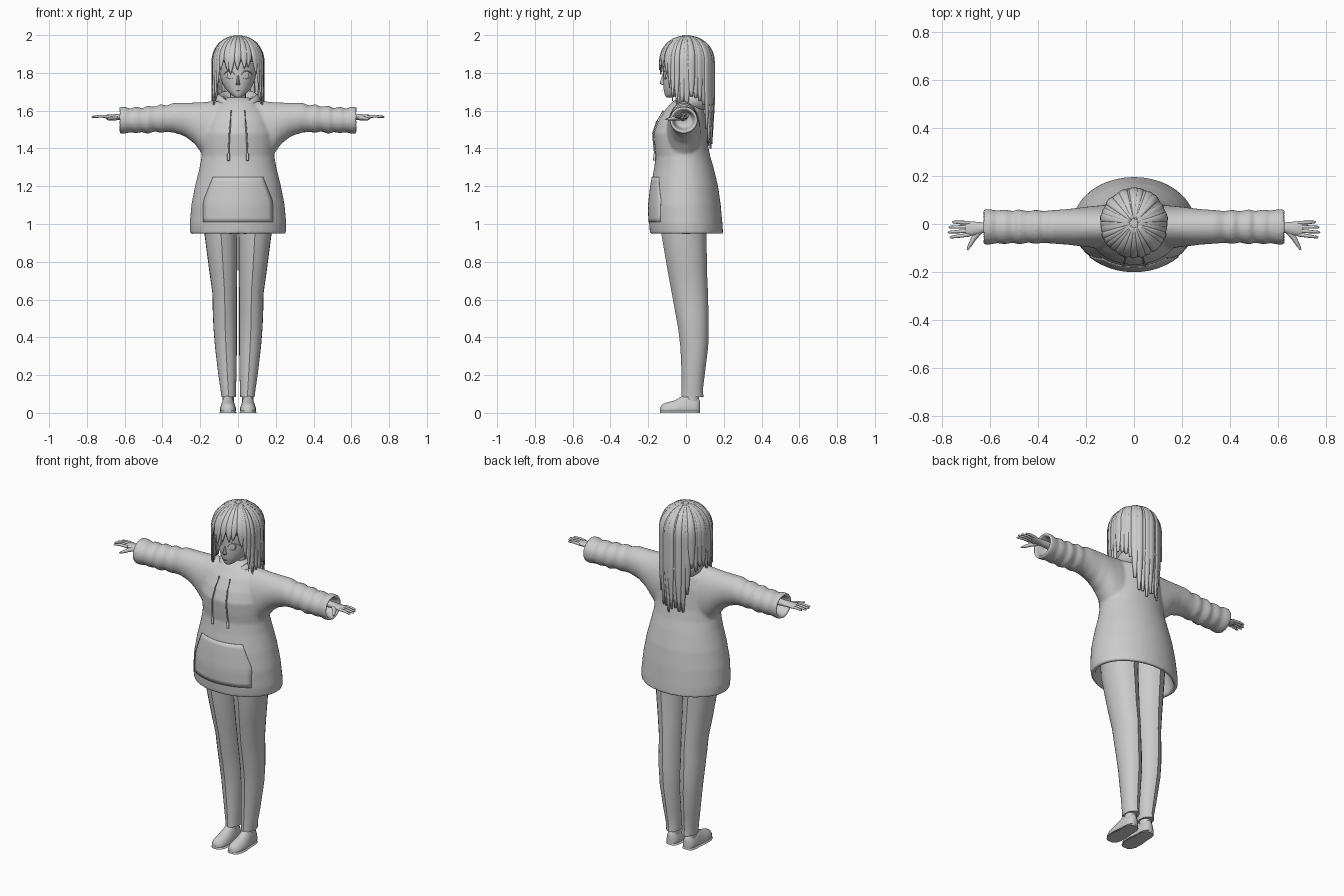
import bpy, bmesh, math, random
from mathutils import Vector as V

random.seed(4)
if "Cube" in bpy.data.objects:
    bpy.data.objects.remove(bpy.data.objects["Cube"])

grey = bpy.data.materials.new("plain grey")
grey.use_nodes = True
COL = (0.6, 0.6, 0.6, 1)
grey.diffuse_color = COL
grey.node_tree.nodes["Principled BSDF"].inputs["Base Color"].default_value = COL


def loft(bm, rings, n=24, ridge=0, floor=None):
    """Skin closed rings given as (centre, u, v); ridge lifts the two v poles."""
    loops = []
    for c, u, v in rings:
        loop = []
        for i in range(n):
            a = math.tau * i / n
            k = 1 + (ridge if i in (n // 4, 3 * n // 4) else 0)
            p = V(c) + V(u) * math.cos(a) + V(v) * math.sin(a) * k
            if floor is not None:
                p.z = max(p.z, floor)
            loop.append(bm.verts.new(p))
        loops.append(loop)
    for a, b in zip(loops, loops[1:]):
        for i in range(n):
            bm.faces.new((a[i], a[(i + 1) % n], b[(i + 1) % n], b[i]))
    bm.faces.new(loops[0][::-1])
    bm.faces.new(loops[-1])


def zring(z, rx, y0, y1, x=0):
    return ((x, (y0 + y1) / 2, z), (rx, 0, 0), (0, (y1 - y0) / 2, 0))


def tube(bm, pts, radii, n=8, flat=1):
    pts = [V(p) for p in pts]
    rings = []
    for i, p in enumerate(pts):
        t = (pts[min(i + 1, len(pts) - 1)] - pts[max(i - 1, 0)]).normalized()
        side = t.cross(V((0, 0, 1)) if abs(t.z) < 0.9 else V((0, 1, 0))).normalized()
        rings.append((p, side * radii[i], side.cross(t) * radii[i] * flat))
    loft(bm, rings, n)


def finish(bm, name, mirror=False, solid=0, subsurf=0, angle=0.8):
    bmesh.ops.recalc_face_normals(bm, faces=bm.faces)
    for f in bm.faces:
        f.smooth = True
    for e in bm.edges:
        e.smooth = e.calc_face_angle(0) < angle
    me = bpy.data.meshes.new(name)
    bm.to_mesh(me)
    bm.free()
    me.materials.append(grey)
    ob = bpy.data.objects.new(name, me)
    bpy.context.scene.collection.objects.link(ob)
    if solid:
        ob.modifiers.new("thickness", "SOLIDIFY").thickness = solid
    if mirror:
        ob.modifiers.new("mirror", "MIRROR").use_clip = False
    if subsurf:
        m = ob.modifiers.new("rounding", "SUBSURF")
        m.levels = m.render_levels = subsurf
    return ob


# Hoodie: body and both sleeves fused into one surface, hollow at hem and cuffs
BODY = [(0.945, .253, -.190, .197), (1.0, .256, -.195, .193), (1.1, .247, -.197, .184),
        (1.2, .228, -.186, .170), (1.3, .203, -.168, .146), (1.36, .192, -.160, .128),
        (1.42, .192, -.166, .116), (1.48, .19, -.170, .112), (1.54, .175, -.150, .108),
        (1.6, .15, -.115, .095), (1.645, .1, -.075, .075), (1.67, .06, -.04, .05)]
bm = bmesh.new()
loft(bm, [zring(1.1, .2, -.15, .14), zring(.95, .23, -.168, .173)] + [zring(*r) for r in BODY], 48)
SLEEVE = [(.06, 1.30, 1.65, .085), (.14, 1.32, 1.65, .09), (.19, 1.37, 1.645, .085),
          (.23, 1.425, 1.643, .08), (.28, 1.464, 1.642, .074), (.34, 1.484, 1.642, .07),
          (.38, 1.487, 1.626, .066), (.41, 1.482, 1.635, .072), (.44, 1.49, 1.62, .065),
          (.48, 1.477, 1.627, .074), (.505, 1.487, 1.612, .066), (.54, 1.48, 1.622, .073),
          (.57, 1.486, 1.61, .068), (.6, 1.478, 1.622, .074), (.632, 1.48, 1.62, .074),
          (.63, 1.492, 1.608, .062), (.56, 1.51, 1.59, .045)]
for s in (1, -1):
    loft(bm, [((s * x, -.012, (a + b) / 2), (0, w, 0), (0, 0, (b - a) / 2))
              for x, a, b, w in SLEEVE], 32)
hoodie = finish(bm, "hoodie")
m = hoodie.modifiers.new("fuse", "REMESH")
m.mode, m.voxel_size, m.use_smooth_shade = "VOXEL", 0.008, True
m = hoodie.modifiers.new("soften", "SMOOTH")
m.iterations = 6


def front_y(x, z):
    """Depth of the hoodie front at a given spot."""
    for a, b in zip(BODY, BODY[1:]):
        if a[0] <= z <= b[0]:
            t = (z - a[0]) / (b[0] - a[0])
            rx, y0, y1 = (p + (q - p) * t for p, q in zip(a[1:], b[1:]))
            return (y0 + y1) / 2 - (y1 - y0) / 2 * math.sqrt(max(0, 1 - (x / rx) ** 2))


# Front pocket with slanted openings
bm = bmesh.new()
rows = []
for j in range(11):
    z = 1.01 + .024 * j
    half = .185 if z < 1.12 else .185 - (z - 1.12) * .4
    rows.append([bm.verts.new((half * i / 8, front_y(half * i / 8, z) - .004, z))
                 for i in range(-8, 9)])
for a, b in zip(rows, rows[1:]):
    for i in range(16):
        bm.faces.new((a[i], a[i + 1], b[i + 1], b[i]))
finish(bm, "front_pocket", solid=.006)

# Hood collar: thick loop around the neck, dipping to a V in front
bm = bmesh.new()
N = 32
loops = []
for i in range(N):
    a = math.tau * i / N
    back = math.sin(a)
    c = V((.088 * math.cos(a), .025 + .088 * back, 1.645 + .012 * back - .03 * max(0, -back) ** 3))
    out = V((math.cos(a), math.sin(a), 0))
    r = .03 + .008 * back
    loops.append([bm.verts.new(c + out * r * math.cos(b) + V((0, 0, 1.35 * r * math.sin(b) + .3 * r * math.cos(b))))
                  for b in (math.tau * k / 10 for k in range(10))])
for i in range(N):
    a, b = loops[i], loops[(i + 1) % N]
    for k in range(10):
        bm.faces.new((a[k], b[k], b[(k + 1) % 10], a[(k + 1) % 10]))
finish(bm, "hood")

# Drawstrings
bm = bmesh.new()
cord = [(x, front_y(x, z) - .009, z) for x, z in
        ((.035, 1.6), (.04, 1.54), (.045, 1.48), (.048, 1.42), (.05, 1.375), (.05, 1.37), (.05, 1.335))]
tube(bm, cord, [.004] * 5 + [.007] * 2)
finish(bm, "drawstring", mirror=True)

# Trousers with a pressed crease front and back
bm = bmesh.new()
LEG = [(.085, .012, .088, -.022, .09), (.12, .011, .092, -.02, .086), (.2, .008, .104, -.02, .096),
       (.35, .006, .122, -.026, .114), (.45, .006, .13, -.038, .116), (.55, .006, .134, -.056, .114),
       (.63, .006, .135, -.07, .112), (.75, .004, .152, -.092, .106), (.95, .002, .178, -.125, .103),
       (1.1, .0, .185, -.13, .11)]
loft(bm, [zring(z, (b - a) / 2, c, d, (a + b) / 2) for z, a, b, c, d in LEG], 24, ridge=.05)
finish(bm, "trouser_leg", mirror=True, angle=.45)

# Ankles, shoes and soles
bm = bmesh.new()
loft(bm, [zring(.04, .03, .0, .065, .052), zring(.12, .032, -.005, .07, .051)], 16)
finish(bm, "ankle", mirror=True)
SHOE = [(-.137, .012, .028), (-.125, .03, .046), (-.1, .04, .056), (-.06, .043, .066),
        (-.02, .039, .09), (.0, .037, .1), (.045, .035, .092), (.065, .028, .08), (.075, .012, .06)]
bm = bmesh.new()
loft(bm, [((.053, y, .012), (w, 0, 0), (0, 0, h - .012)) for y, w, h in SHOE], 24, floor=.01)
finish(bm, "shoe", mirror=True)
bm = bmesh.new()
loft(bm, [((.053, y - .001, 0), (w + .003, 0, 0), (0, 0, .016)) for y, w, h in SHOE], 24, floor=0)
finish(bm, "sole", mirror=True)

# Hands
bm = bmesh.new()
loft(bm, [((x, y, 1.567), (0, w, 0), (0, 0, h)) for x, y, w, h in
          ((.55, -.015, .024, .022), (.625, -.015, .021, .017), (.655, -.018, .027, .014),
           (.69, -.02, .031, .012), (.702, -.02, .028, .009))], 16)
for k, reach in enumerate((.758, .772, .776, .768)):
    y, tip = .005 - .0165 * k, .008 - .021 * k
    tube(bm, [(.685, y, 1.568), (.725, (y + tip) / 2, 1.571), (reach - .005, tip, 1.567), (reach, tip, 1.566)],
         [.008, .0075, .0055, .002])
tube(bm, [(.645, -.03, 1.563), (.668, -.06, 1.56), (.685, -.09, 1.556), (.695, -.108, 1.555)],
     [.014, .011, .008, .003])
finish(bm, "hand", mirror=True)

# Head with pointed chin, nose and neck
bm = bmesh.new()
HEAD = [(1.668, .012, -.104, -.075), (1.68, .032, -.112, -.04), (1.705, .058, -.118, .02),
        (1.735, .08, -.121, .07), (1.77, .093, -.124, .1), (1.81, .1, -.121, .11),
        (1.86, .108, -.126, .115), (1.92, .1, -.108, .1), (1.965, .06, -.06, .06)]
loft(bm, [zring(*r) for r in HEAD], 32)
finish(bm, "head", subsurf=1, angle=9)
bm = bmesh.new()
loft(bm, [zring(1.735, .012, -.126, -.105), zring(1.747, .009, -.141, -.105), zring(1.785, .005, -.127, -.105)], 10)
finish(bm, "nose")
bm = bmesh.new()
loft(bm, [zring(1.58, .05, -.03, .07), zring(1.65, .042, -.03, .055), zring(1.73, .04, -.04, .05)], 20)
finish(bm, "neck")


def face_y(x, rx=.097, cy=-.01, ry=.113):
    return cy - ry * math.sqrt(1 - (x / rx) ** 2)


def face_line(name, pts, r, mirror=True):
    b = bmesh.new()
    tube(b, [(x, face_y(x) - .001, z) for x, z in pts], [r * .4] + [r] * (len(pts) - 2) + [r * .4], 6)
    finish(b, name, mirror=mirror)


# Eyes, lashes, brows and mouth as thin relief
face_line("upper_lash", [(.018, 1.79), (.03, 1.807), (.048, 1.812), (.064, 1.805), (.075, 1.792)], .004)
face_line("lower_lash", [(.028, 1.772), (.045, 1.767), (.062, 1.774)], .002)
face_line("brow", [(.018, 1.828), (.04, 1.838), (.068, 1.83)], .003)
face_line("mouth", [(-.018, 1.707), (0, 1.705), (.018, 1.707)], .0025, False)
bm = bmesh.new()
loft(bm, [((.044, face_y(.044) + d, 1.789), (.014 * k, .006 * k, 0), (0, 0, .019 * k))
          for d, k in ((.006, 1), (-.003, 1), (-.004, .6))], 20)
finish(bm, "iris", mirror=True)


# Hair: long overlapping locks swept from the crown
def hair_point(a, z, lift):
    k = math.sqrt(max(0, 1 - max(0, (z - 1.85) / .148) ** 2.2))
    k *= 1 - .45 * max(0, 1.64 - z) * (math.sin(a) > 0)
    return V(((.136 * k + lift) * math.cos(a), .004 + (.142 * k + lift) * math.sin(a), z))


def lock(bm, deg, end, width, lift, tip=.12, sway=0):
    rows, steps = [], 16
    for j in range(steps + 1):
        t = j / steps
        z = 1.997 - (1.997 - end) * t ** 1.7
        w = math.radians(width) * (1 if t < .7 else 1 - (1 - tip) * ((t - .7) / .3) ** 1.5)
        a = math.radians(deg + sway * t * t)
        rows.append([bm.verts.new(hair_point(a + w * s, z, lift + .005 * (1 - s * s)))
                     for s in (-1, -.5, 0, .5, 1)])
    for a, b in zip(rows, rows[1:]):
        for i in range(4):
            bm.faces.new((a[i], b[i], b[i + 1], a[i + 1]))


bm = bmesh.new()
for deg in range(-20, 201, 10):
    back = abs(deg - 90)
    low = 1.39 if back < 38 else 1.5 if back < 50 else 1.63
    lock(bm, deg, low + random.uniform(-.01, .05), 9, random.uniform(-.003, .003), .35)
finish(bm, "back_hair", solid=.005)
bm = bmesh.new()
for i in range(9):
    deg = -146 + 14 * i
    lock(bm, deg, 1.815 + random.uniform(-.035, .02), 9.5, random.uniform(-.001, .004), .08, random.uniform(-5, 5))
finish(bm, "fringe", solid=.004)
bm = bmesh.new()
for deg, low in ((-22, 1.62), (-31, 1.65), (-39, 1.72)):
    for d in (deg, 180 - deg):
        lock(bm, d, low, 6.5, .003, .08)
finish(bm, "side_locks", solid=.004)
# Inner hair cap closes gaps between locks
bm = bmesh.new()
loft(bm, [((0, .004, z), (.131 * k, 0, 0), (0, .137 * k, 0)) for z, k in
          ((1.86, .97), (1.9, .95), (1.94, .84), (1.97, .65), (1.988, .4), (1.996, .15))], 32)
finish(bm, "hair_cap", angle=9)
